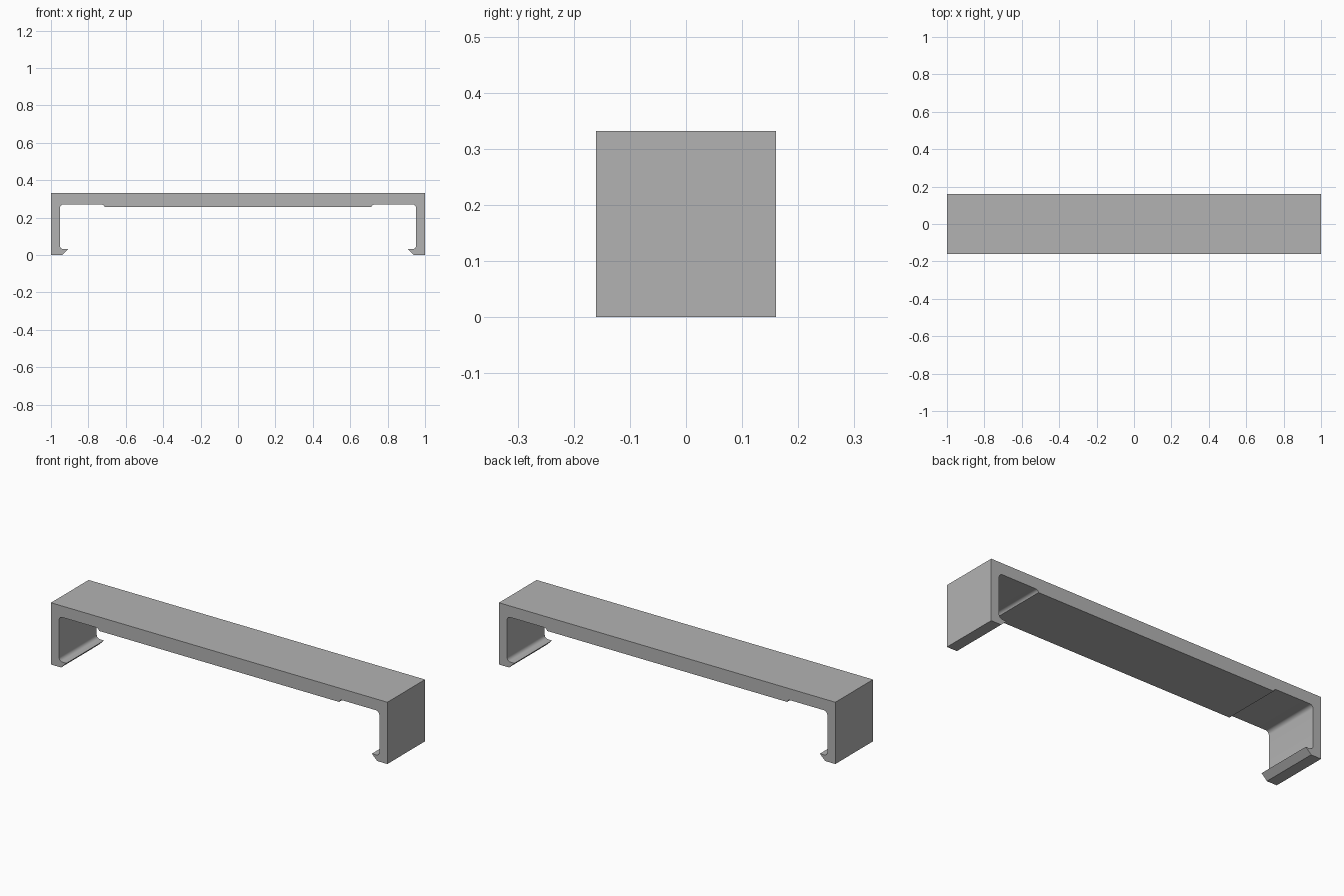
import bpy, bmesh
from math import sin, cos, pi, radians, asin

cube = bpy.data.objects.get("Cube")
if cube:
    bpy.data.objects.remove(cube, do_unlink=True)

HALF_DEPTH = 0.16
TOP = 0.332
BEAM_UNDER = 0.257
POCKET_TOP, POCKET_FLOOR = 0.271, 0.031
POCKET_IN, POCKET_OUT = 0.712, 0.952
R = 0.02


def arc(cx, cz, start, end, steps=6):
    """Points along a fillet, angles in radians."""
    angles = [start + (end - start) * i / steps for i in range(steps + 1)]
    return [(cx + R * cos(a), cz + R * sin(a)) for a in angles]


# Half profile, from the outer top corner round to the middle of the underside
step_z = POCKET_TOP - R
step_angle = pi - asin((BEAM_UNDER - step_z) / R)
half = [(1, TOP), (1, 0), (0.94, 0), (0.908, POCKET_FLOOR)]
half += arc(POCKET_OUT - R, POCKET_FLOOR + R, -pi / 2, 0)
half += arc(POCKET_OUT - R, step_z, 0, pi / 2)
half += arc(POCKET_IN + R, step_z, pi / 2, step_angle)

# Mirror to a closed outline and extrude along the depth
outline = half + [(-x, z) for x, z in reversed(half)]
bm = bmesh.new()
face = bm.faces.new([bm.verts.new((x, -HALF_DEPTH, z)) for x, z in outline])
new = bmesh.ops.extrude_face_region(bm, geom=[face])["geom"]
bmesh.ops.translate(bm, vec=(0, 2 * HALF_DEPTH, 0),
                    verts=[v for v in new if isinstance(v, bmesh.types.BMVert)])
bmesh.ops.recalc_face_normals(bm, faces=bm.faces)
mesh = bpy.data.meshes.new("clip_bracket")
bm.to_mesh(mesh)
bm.free()

# Plain grey plastic
grey = bpy.data.materials.new("grey")
grey.use_nodes = True
colour = (0.45, 0.45, 0.45, 1)
grey.diffuse_color = colour
grey.node_tree.nodes["Principled BSDF"].inputs["Base Color"].default_value = colour
mesh.materials.append(grey)

bracket = bpy.data.objects.new("clip_bracket", mesh)
bpy.context.collection.objects.link(bracket)
bpy.context.view_layer.objects.active = bracket
bracket.select_set(True)
bpy.ops.object.shade_smooth_by_angle(angle=radians(30))
